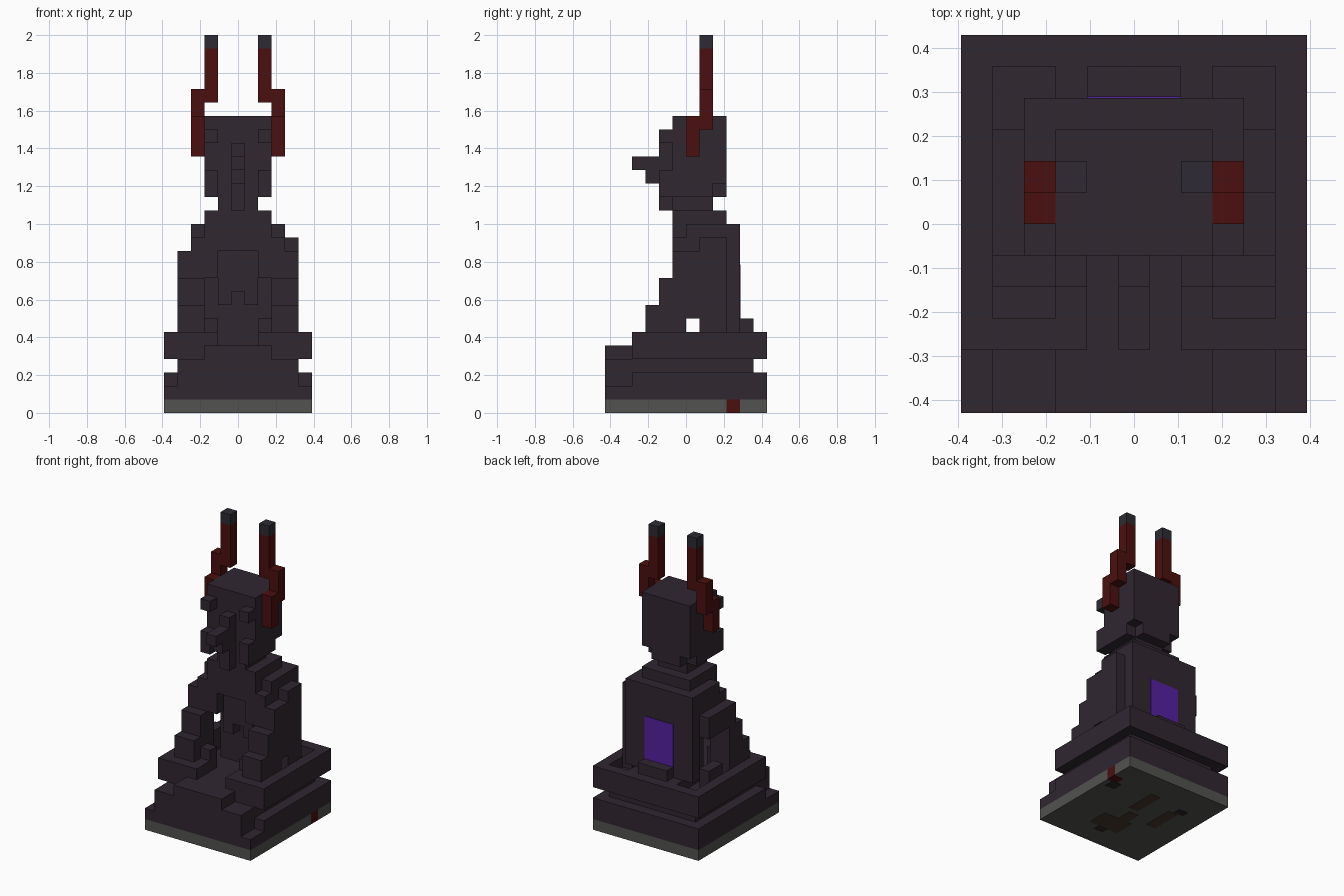
import bpy
import bmesh
from mathutils import Vector

cube = bpy.data.objects.get("Cube")
if cube:
    bpy.data.objects.remove(cube, do_unlink=True)

UNIT = 2 / 28  # size of one block


def material(name, r, g, b):
    m = bpy.data.materials.new(name)
    m.use_nodes = True
    m.diffuse_color = (r, g, b, 1)
    bsdf = m.node_tree.nodes["Principled BSDF"]
    bsdf.inputs["Base Color"].default_value = (r, g, b, 1)
    bsdf.inputs["Roughness"].default_value = 1
    return m


DARK = material("dark plum stone", 0.03, 0.02, 0.03)
GREY = material("grey stone", 0.085, 0.085, 0.082)
RED = material("deep red", 0.07, 0.005, 0.005)
TIP = material("charcoal tip", 0.026, 0.024, 0.032)
PURPLE = material("purple glow", 0.09, 0.015, 0.36)
BROWN = material("brown earth", 0.06, 0.04, 0.025)
SHADE = material("dark earth", 0.025, 0.02, 0.018)

SIDES = [Vector(d) for d in ((1, 0, 0), (-1, 0, 0), (0, 1, 0),
                             (0, -1, 0), (0, 0, 1), (0, 0, -1))]


def block(x0, x1, y0, y1, z0, z1, mirror=False):
    """Cells of a block: x is given by first and last cell, y and z by edges."""
    cells = {(x, y, z) for x in range(x0, x1 + 1)
             for y in range(y0, y1) for z in range(z0, z1)}
    return cells | {(-x, y, z) for x, y, z in cells} if mirror else cells


def build(name, mat, *blocks, cut=()):
    """Make one mesh out of the outer faces of all the blocks."""
    cells = set().union(*blocks) - set(cut)
    bm = bmesh.new()
    for c in cells:
        centre = Vector((c[0], c[1] + 0.5, c[2] + 0.5))
        for d in SIDES:
            if tuple(int(a + b) for a, b in zip(c, d)) in cells:
                continue
            u = Vector((d.y, d.z, d.x)) / 2
            w = d.cross(u)
            ring = [centre + d / 2 + s for s in (u + w, w - u, -u - w, u - w)]
            bm.faces.new([bm.verts.new(p * UNIT) for p in ring])
    bmesh.ops.remove_doubles(bm, verts=bm.verts, dist=0.001)
    bmesh.ops.recalc_face_normals(bm, faces=bm.faces)
    bmesh.ops.dissolve_limit(bm, angle_limit=0.01, verts=bm.verts, edges=bm.edges)
    finish(name, mat, bm)


def plate(name, mat, x, y, z, sx, sy, sz):
    """Thin slab placed in block units."""
    bm = bmesh.new()
    bmesh.ops.create_cube(bm, size=1)
    for v in bm.verts:
        v.co = (v.co * Vector((sx, sy, sz)) + Vector((x, y, z))) * UNIT
    finish(name, mat, bm) if isinstance(name, str) else None


def finish(name, mat, bm):
    mesh = bpy.data.meshes.new(name)
    bm.to_mesh(mesh)
    bm.free()
    mesh.materials.append(mat)
    bpy.context.collection.objects.link(bpy.data.objects.new(name, mesh))


# Grey plinth with one red block in its side
red_cell = block(5, 5, 3, 4, 0, 1)
build("plinth", GREY, block(-5, 5, -6, 6, 0, 1), cut=red_cell)
build("red_plinth_block", RED, red_cell)

# Patches of earth under the plinth
for i, (mat, x, y, sx, sy) in enumerate((
        (BROWN, 0.5, -2.5, 3, 2), (BROWN, 0, -1, 1, 2), (BROWN, 0.5, 2, 1, 3),
        (BROWN, -2.5, 0.7, 1, 3), (SHADE, 4.5, 2.6, 1, 1),
        (SHADE, -3, 2.7, 1, 0.7), (SHADE, 0.5, -3.8, 1, 0.8))):
    plate(f"earth_patch_{i + 1}", mat, x, y, 0, sx, sy, 0.05)

# Stepped base with a walled terrace, open at the front
build("base", DARK,
      block(-5, 5, -4, 6, 1, 3),
      block(-4, 4, -4, 5, 3, 4),
      block(-5, 5, -4, 6, 4, 5))
build("front_steps", DARK,
      block(-5, 5, -6, -4, 1, 2),
      block(-4, 4, -6, -4, 2, 4),
      block(-2, 2, -6, -4, 4, 5))
build("terrace_wall", DARK, block(-5, 5, -4, 6, 5, 6),
      cut=block(-4, 4, -3, 5, 5, 6) | block(-1, 1, -4, -3, 5, 6))
build("back_step", DARK, block(-2, 2, 4, 5, 5, 6), block(-1, 1, 4, 5, 6, 7))

# Torso, shoulders and chest
build("torso", DARK,
      block(-2, 2, 1, 4, 5, 13),
      block(-3, 3, 3, 4, 6, 13),
      block(-3, 3, 0, 4, 13, 14),
      block(-2, 2, 0, 3, 14, 15),
      block(-1, 1, -1, 2, 12, 15),
      block(2, 2, -1, 0, 13, 15, True),
      block(-1, 1, 0, 1, 9, 12),
      block(1, 1, 0, 1, 8, 9, True))
plate("glowing_back_panel", PURPLE, 0, 4, 9, 3, 0.1, 4)

# Stepped arms falling to the terrace; the gap opens wider on the right
build("arms", DARK,
      block(3, 4, -3, -2, 5, 8, True),
      block(2, 2, -3, -2, 5, 6, True),
      block(3, 4, -2, -1, 5, 10, True),
      block(2, 2, -2, -1, 5, 7, True),
      block(4, 4, -1, 1, 5, 12, True),
      block(3, 3, -1, 0, 5, 13, True),
      block(3, 3, 0, 3, 7, 14, True),
      block(4, 4, 1, 3, 5, 12, True),
      block(4, 4, 1, 3, 12, 13),
      block(2, 2, -1, 0, 10, 13, True),
      cut=block(3, 4, 0, 1, 5, 7, True) | block(-4, -3, 0, 3, 7, 10))

# Neck and head
build("neck", DARK, block(-1, 1, -1, 2, 15, 16))
build("head", DARK,
      block(-2, 2, -1, 3, 16, 22),
      cut=block(2, 2, 2, 3, 16, 17, True))
build("brows", DARK, block(2, 2, -2, -1, 20, 21, True))
build("cheeks", DARK, block(2, 2, -2, -1, 16, 18, True))
build("snout", DARK,
      block(0, 0, -2, -1, 15, 20),
      block(0, 0, -3, -2, 17, 18),
      block(0, 0, -4, -2, 18, 19))

# Horns
for side, name in ((1, "left"), (-1, "right")):
    outer, inner = side * 3, side * 2
    build(f"{name}_horn", RED,
          block(outer, outer, 0, 1, 19, 22),
          block(outer, outer, 1, 2, 21, 24),
          block(inner, inner, 1, 2, 23, 27))
    build(f"{name}_horn_tip", TIP, block(inner, inner, 1, 2, 27, 28))
